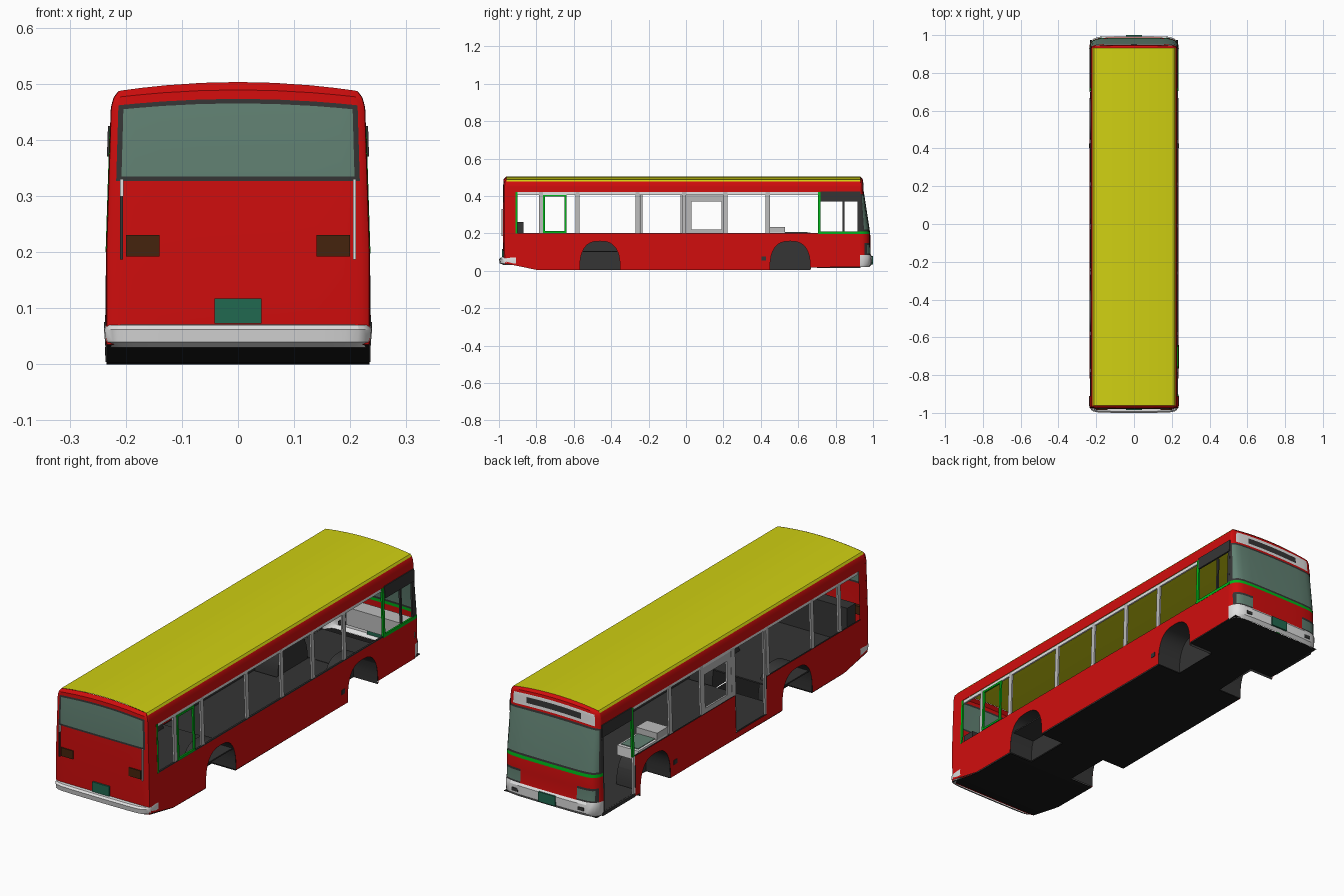
import bpy, bmesh, math
from mathutils import Vector

if "Cube" in bpy.data.objects:
    bpy.data.objects.remove(bpy.data.objects["Cube"])

COL = {"red": (.63, .004, .004), "yellow": (.63, .63, .006), "green": (0, .46, .01),
       "glass": (.12, .22, .17), "dark_grey": (.035, .035, .035), "black": (.01, .01, .01),
       "white": (.75, .75, .75), "plate_green": (.015, .14, .08), "brown": (.06, .017, .004),
       "light_grey": (.5, .5, .5)}
MAT = {}
for k, c in COL.items():
    MAT[k] = bpy.data.materials.new(k)
    MAT[k].diffuse_color = (*c, 1)


def build(name, verts, faces, mats, sheet=True):
    """Mesh object; mats is one colour name or one per face."""
    if isinstance(mats, str):
        mats = [mats] * len(faces)
    slots = sorted(set(mats))
    me = bpy.data.meshes.new(name)
    me.from_pydata([tuple(v) for v in verts], [], faces)
    for s in slots:
        me.materials.append(MAT[s])
    for p, m in zip(me.polygons, mats):
        p.material_index = slots.index(m)
    bm = bmesh.new()
    bm.from_mesh(me)
    if sheet:  # open sheets face away from the middle of the bus
        for f in bm.faces:
            c = f.calc_center_median()
            if f.normal.dot(c - Vector((0, c.y * .9, .25))) < 0:
                f.normal_flip()
            f.smooth = True
    else:
        bmesh.ops.recalc_face_normals(bm, faces=bm.faces)
    bm.to_mesh(me)
    bm.free()
    if sheet:
        me.set_sharp_from_angle(angle=math.radians(35))
    ob = bpy.data.objects.new(name, me)
    bpy.context.collection.objects.link(ob)
    return ob


BOX = [(0, 1, 3, 2), (4, 6, 7, 5), (0, 4, 5, 1), (2, 3, 7, 6), (0, 2, 6, 4), (1, 5, 7, 3)]


def box(name, x0, x1, y0, y1, z0, z1, mat):
    build(name, [(x, y, z) for x in (x0, x1) for y in (y0, y1) for z in (z0, z1)], BOX, mat, False)


def wall(z):  # half width of the side wall at a height
    return .237 - .002 * z / .2 if z < .2 else .235 - .008 * (z - .2) / .25


def bar(name, y0, y1, z0, z1, mat, sides=(1, -1), out=0., t=.008):
    """Upright strip that follows the leaning side wall."""
    for s in sides:
        build(name, [(s * (wall(z) + out - i * t), y, z) for i in (0, 1) for y in (y0, y1)
                     for z in (z0, z1)], BOX, mat, False)


def panel(name, pts, s, mat, inset=0.):
    build(name, [(s * (wall(z) - inset), y, z) for y, z in pts], [tuple(range(len(pts)))], mat)


def loft(name, rows, us, ds, yjoin, rule):
    """End cap: rows of (z, half width, end y, crown) wrapped round a plan curve."""
    plan = list(zip(us, ds)) + [(-u, d) for u, d in list(zip(us, ds))[-2::-1]]
    n = len(plan)
    verts = [(w * u, yjoin + (ye - yjoin) * d, z + c * (1 - u * u)) for z, w, ye, c in rows for u, d in plan]
    faces, mats = [], []
    for r in range(len(rows) - 1):
        for i in range(n - 1):
            faces.append((r * n + i, r * n + i + 1, (r + 1) * n + i + 1, (r + 1) * n + i))
            mats.append(rule((rows[r][0] + rows[r + 1][0]) / 2, abs(plan[i][0] + plan[i + 1][0]) / 2))
    build(name, verts, faces, mats)


U = [1, .995, .98, .94, .9, .8, .6, .3, 0]
D = [0, .22, .42, .66, .8, .92, .975, .993, 1]
DR = [d ** .4 for d in D]


# Bus front: bumper, lamps, green line, windscreen, sign panel
def front_rule(z, u):
    if z < .085:
        return "white"
    if z < .148:
        if .6 < u < .98:
            return "glass" if .092 < z < .138 and u < .94 else "dark_grey"
        return "red"
    if z < .197:
        return "red"
    if z < .211:
        return "green"
    if z < .41:
        return "glass" if .22 < z < .402 and u < .97 else "dark_grey"
    if .418 < z < .472 and u < .9:
        return "dark_grey" if .43 < z < .46 and u < .6 else "white"
    return "red"


loft("front_end", [(.02, .232, .98, 0), (.035, .237, .993, 0), (.075, .237, .995, 0), (.085, .237, .988, 0),
                   (.092, .236, .987, 0), (.138, .236, .986, 0), (.148, .2355, .986, 0), (.197, .235, .985, 0),
                   (.211, .2347, .983, 0), (.22, .2344, .982, 0), (.402, .2285, .953, .006),
                   (.41, .228, .951, .007), (.418, .228, .95, .008), (.43, .2277, .949, .009),
                   (.455, .2265, .948, .011), (.468, .224, .947, .012), (.478, .22, .944, .014),
                   (.487, .213, .931, .016)], U, D, .93, front_rule)


# Bus rear: red panel with framed window
def rear_rule(z, u):
    if .327 < z < .46 and u < .94:
        return "glass" if .335 < z < .452 and u < .9 else "dark_grey"
    return "red"


loft("rear_end", [(.035, .235, -.975, 0), (.2, .235, -.98, 0), (.327, .231, -.979, 0), (.335, .2307, -.979, 0),
                  (.452, .227, -.977, .013), (.46, .226, -.976, .013), (.475, .222, -.975, .014),
                  (.487, .213, -.961, .016)], U, DR, -.96, rear_rule)
loft("rear_bumper", [(.03, .228, -.975, 0), (.04, .237, -.996, 0), (.062, .239, -1, 0), (.07, .237, -.992, 0),
                     (.071, .22, -.97, 0)], U, DR, -.91, lambda z, u: "white")

# Roof: red edges and yellow crown
prof = [(.227, .45), (.2265, .455), (.224, .468), (.22, .478), (.213, .487)]
prof += [(.213 * u, .487 + .016 * (1 - u * u)) for u in (.9, .75, .5, .25)]
prof += [(0, .503)] + [(-x, z) for x, z in prof[::-1]]
n = len(prof)
build("roof", [(x, y, z) for y in (-.96, .932) for x, z in prof],
      [(i, i + 1, n + i + 1, n + i) for i in range(n - 1)],
      ["yellow" if abs(prof[i][0] + prof[i + 1][0]) < .437 else "red" for i in range(n - 1)])


# Side walls with wheel arches; doors cut on the left
def arch(c, a, h=.158, k=16):
    out = []
    for i in range(k + 1):
        t = math.pi * (1 - i / k)
        cs = math.cos(t)
        out.append((c + a * math.copysign(abs(cs) ** .75, cs), .004 + (h - .004) * max(math.sin(t), 0) ** .75))
    return out


ARCHES = [arch(-.46, .108), arch(.557, .108)]
base = [(-.96, .038), (-.8, .005)] + ARCHES[0] + ARCHES[1]
right = base + [(.67, .018), (.93, .02), (.93, .2), (-.96, .2)]
left = base + [(.67, .018), (.7, .018), (.7, .2), (-.02, .2), (-.02, .03), (-.24, .03), (-.24, .2), (-.96, .2)]
upper = [(-.96, .2), (-.91, .2), (-.91, .42), (.93, .42), (.93, .45), (-.96, .45)]
for s, pts in ((1, right), (-1, left)):
    panel("lower_side", pts, s, "red")
    panel("side_lining", pts, s, "dark_grey", .006)
    panel("upper_side", upper, s, "red")
    for a in ARCHES:  # wheel housings
        m = len(a)
        build("wheel_housing", [(s * x, y, z) for x in (.236, .115) for y, z in a],
              [(i, i + 1, m + i + 1, m + i) for i in range(m - 1)] + [tuple(range(m, 2 * m))], "dark_grey")
    box("side_marker", s * .232, s * .239, .403, .427, .055, .075, "dark_grey")

# Underside, left open at the wheels
under = [(-.97, .035), (-.8, .002), (-.568, 0), (-.352, 0), (.449, .002), (.665, .016), (.93, .02), (.975, .022)]
v, f = [], []
for j, (y, z) in enumerate(under):
    v += [(x, y, z) for x in (-.234, -.115, .115, .234)]
    if j:
        f += [(4 * j - 4 + i, 4 * j - 3 + i, 4 * j + 1 + i, 4 * j + i) for i in range(3)
              if i == 1 or j not in (3, 5)]
build("underside", v, f, "black")

# Window pillars and rails
for y in (-.775, -.58, -.26, -.01, .212, .437):
    bar("window_pillar", y - .011, y + .011, .2, .42, "light_grey", out=-.003)
bar("window_head", -.91, .705, .405, .421, "white", out=-.003)
bar("window_foot", -.91, .705, .198, .203, "dark_grey", (1,), -.002)
bar("rear_window_post", -.912, -.902, .2, .42, "green", (1,), .001)
for y in (-.765, -.65):  # emergency window
    bar("exit_frame", y, y + .01, .203, .405, "green", (1,), .001)
for z in (.203, .396):
    bar("exit_frame", -.765, -.64, z, z + .009, "green", (1,), .001)

# Cab window on the right, front door on the left
bar("cab_post", .705, .72, .2, .42, "green", out=.001)
bar("cab_sill", .705, .935, .197, .211, "green", (1,), .001)
bar("cab_header", .72, .932, .37, .425, "dark_grey", out=.004)
bar("cab_front_post", .918, .932, .211, .37, "dark_grey", (1,))
bar("cab_divider", .838, .848, .211, .37, "dark_grey", (1,), -.003)
bar("front_door_post", .7, .712, .02, .2, "white", (-1,), -.001)
bar("front_door_post", .92, .932, .02, .37, "dark_grey", (-1,))
bar("front_door_sill", .7, .932, .016, .03, "dark_grey", (-1,))

# Middle door and the leaf slid open beside it
for y in (-.245, -.03):
    bar("door_post", y, y + .012, .03, .42, "light_grey", (-1,), -.003)
for y0, y1, z0, z1 in ((0, .03, .2, .405), (.19, .212, .2, .405), (.03, .19, .2, .22), (.03, .19, .37, .405)):
    bar("door_leaf", y0, y1, z0, z1, "light_grey", (-1,), -.004)

# Interior
box("low_floor", -.228, .228, -.34, .44, .022, .028, "dark_grey")
box("cab_floor", -.228, .228, .67, .93, .024, .03, "dark_grey")
box("aisle_floor", -.115, .115, .44, .67, .022, .028, "dark_grey")
box("rear_floor", -.228, .228, -.955, -.34, .1, .106, "dark_grey")
box("rear_seat", -.2, .2, -.93, -.87, .106, .26, "dark_grey")
box("dashboard", -.06, .215, .86, .935, .12, .2, "light_grey")
box("luggage_tray", -.226, -.12, .45, .665, .16, .205, "white")
box("luggage_mat", -.215, -.13, .465, .65, .203, .208, "glass")
box("tray_step", -.226, -.12, .45, .53, .205, .235, "light_grey")

# Lamps, plates and rear rails
for s in (1, -1):
    box("tail_lamp", s * .14, s * .2, -.984, -.965, .192, .23, "brown")
    box("rear_rail", s * .205, s * .21, -.986, -.965, .187, .33, "white" if s > 0 else "dark_grey")
box("rear_rail_top", -.2105, -.2045, -.987, -.965, .3, .33, "white")
box("rear_plate", -.042, .042, -.985, -.97, .073, .117, "plate_green")
box("front_plate", -.042, .042, .985, 1, .034, .078, "plate_green")
for s in (1, -1):
    box("fog_lamp", s * .15, s * .18, .975, .993, .045, .06, "dark_grey")

for m in bpy.data.materials:
    if m.users and not m.is_grease_pencil:
        m.use_nodes = True
        m.node_tree.nodes["Principled BSDF"].inputs["Base Color"].default_value = m.diffuse_color
